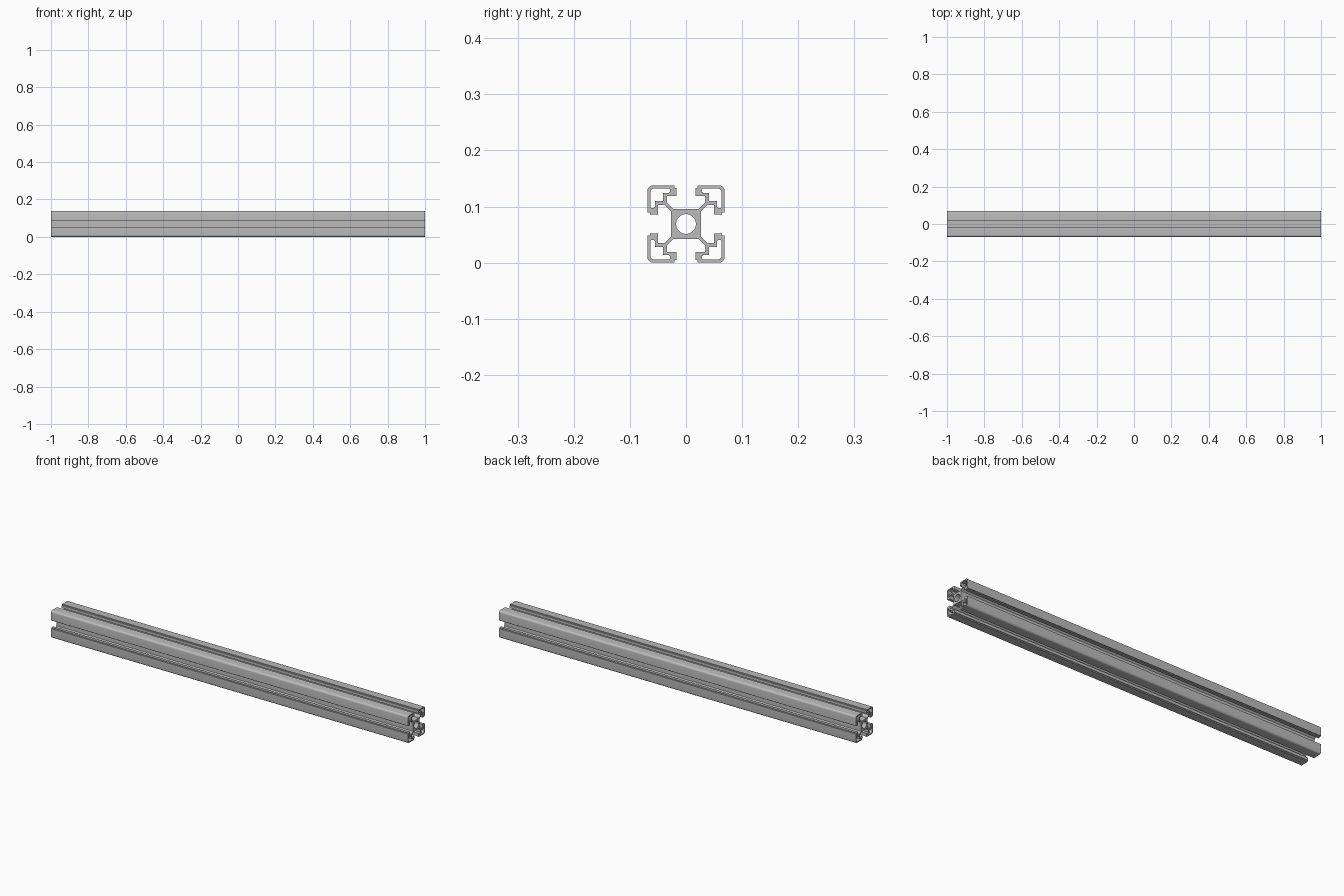
import bpy, bmesh, math
from mathutils import Vector

default = bpy.data.objects.get("Cube")
if default:
    bpy.data.objects.remove(default, do_unlink=True)

UNIT = 0.00345      # profile drawn on a 40 x 40 section
HALF = 20
LENGTH = 2.0


def fillet(corners, steps=6):
    """Closed outline from (x, y, radius) corners, rounding right angles."""
    outline = []
    for i, (x, y, r) in enumerate(corners):
        p = Vector((x, y))
        if r == 0:
            outline.append(p)
            continue
        before = Vector(corners[i - 1][:2])
        after = Vector(corners[(i + 1) % len(corners)][:2])
        a = (before - p).normalized() * r
        b = (after - p).normalized() * r
        for k in range(steps + 1):
            t = k / steps * math.pi / 2
            outline.append(p + a * (1 - math.sin(t)) + b * (1 - math.cos(t)))
    return outline


def mirrored(half):
    """Complete a corner outline by reflecting it in its diagonal."""
    return half + [(y, x, r) for x, y, r in reversed(half) if x != y]


def turned(corners, quarter):
    for _ in range(quarter):
        corners = [(y, -x, r) for x, y, r in corners]
    return corners


def add_loop(curve, points):
    spline = curve.splines.new("POLY")
    spline.points.add(len(points) - 1)
    for target, p in zip(spline.points, points):
        target.co = (p.x * UNIT, p.y * UNIT, 0, 1)
    spline.use_cyclic_u = True


# One corner of the section: web, slot wall, lip and outer corner
corner = mirrored([(6.6, 7.7, 0), (9.8, 10.9, 0), (9.8, 14.5, 0), (5, 14.5, 0),
                   (5, 18.5, 0), (6, 18.5, 0), (6, HALF, 0), (HALF, HALF, 3)])
# Hollow chamber inside the corner
chamber = mirrored([(12, 12, 0), (12, 16, 0), (8.2, 16, 1), (8.2, 18.4, 1),
                    (18.4, 18.4, 2.2)])

curve = bpy.data.curves.new("rail_section", "CURVE")
curve.dimensions = "2D"
curve.fill_mode = "BOTH"
curve.extrude = LENGTH / 2

outer = []
for q in range(4):
    outer += turned(corner, q)
    add_loop(curve, fillet(turned(chamber, q)))
add_loop(curve, fillet(outer))

# Central bore
add_loop(curve, [Vector((math.cos(a), math.sin(a))) * 5.1
                 for a in (k * math.tau / 40 for k in range(40))])

# Turn the extruded section into a mesh lying along x
section = bpy.data.objects.new("section_helper", curve)
bpy.context.collection.objects.link(section)
section.rotation_euler = (math.pi / 2, 0, math.pi / 2)
section.location.z = HALF * UNIT
bpy.context.view_layer.update()
evaluated = section.evaluated_get(bpy.context.evaluated_depsgraph_get())
mesh = bpy.data.meshes.new_from_object(evaluated)
mesh.transform(section.matrix_world)
bpy.data.objects.remove(section, do_unlink=True)

bm = bmesh.new()
bm.from_mesh(mesh)
bmesh.ops.remove_doubles(bm, verts=bm.verts, dist=0.00002)
bmesh.ops.recalc_face_normals(bm, faces=bm.faces)
bm.to_mesh(mesh)
bm.free()

# Bare metal
metal = bpy.data.materials.new("grey_aluminium")
metal.use_nodes = True
colour = (0.5, 0.5, 0.5, 1)
metal.diffuse_color = colour
metal.node_tree.nodes["Principled BSDF"].inputs["Base Color"].default_value = colour
mesh.materials.clear()
mesh.materials.append(metal)

mesh.name = "slotted_rail"
rail = bpy.data.objects.new("slotted_rail", mesh)
bpy.context.collection.objects.link(rail)
bpy.ops.object.select_all(action="DESELECT")
rail.select_set(True)
bpy.context.view_layer.objects.active = rail
bpy.ops.object.shade_smooth_by_angle(angle=math.radians(30))
